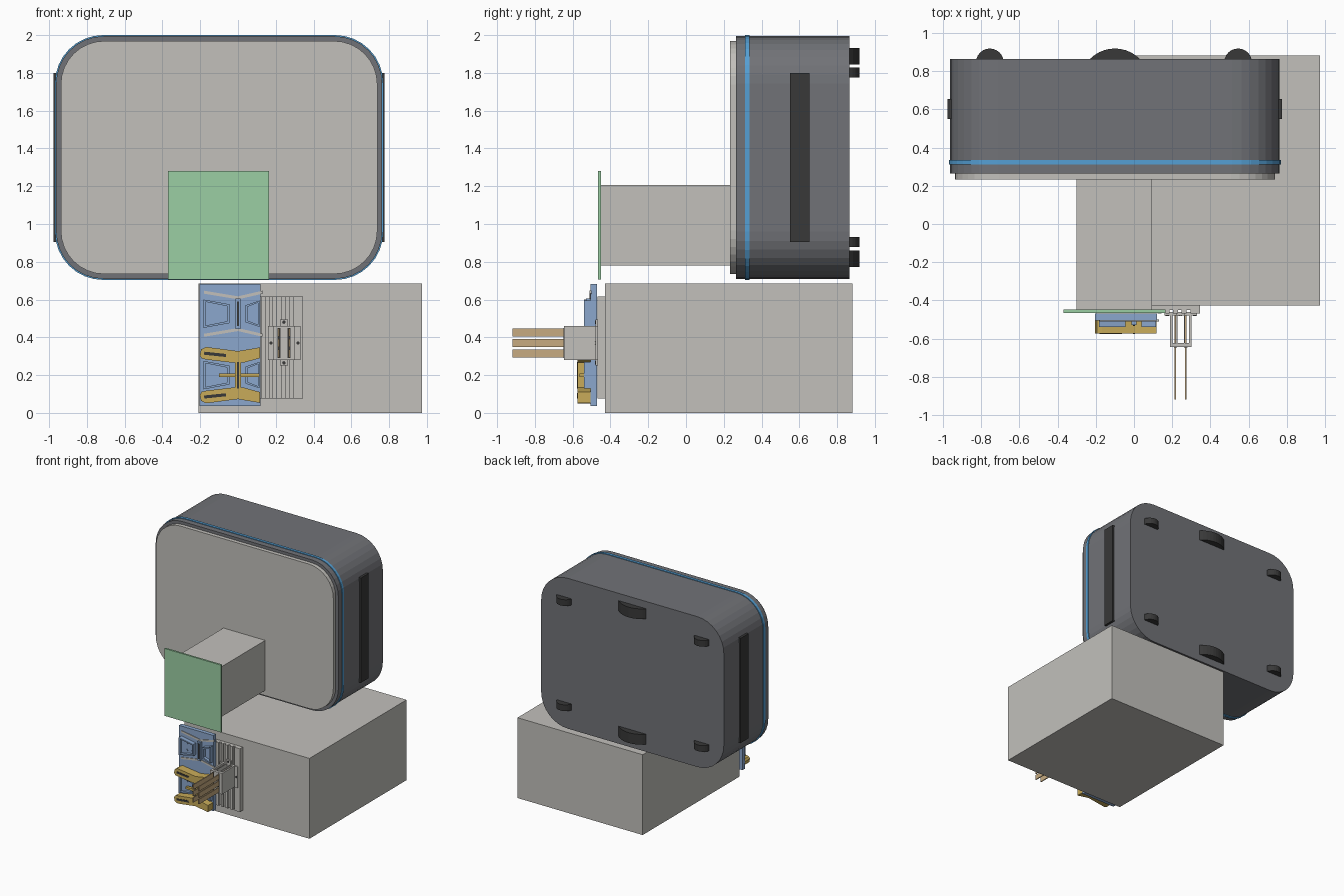
import bpy, bmesh, math

if "Cube" in bpy.data.objects:
    bpy.data.objects.remove(bpy.data.objects["Cube"])


def material(name, rgb):
    m = bpy.data.materials.new(name)
    m.diffuse_color = (*rgb, 1)
    m.use_nodes = True
    m.node_tree.nodes["Principled BSDF"].inputs["Base Color"].default_value = m.diffuse_color
    return m


LIGHT = material("light_grey", (0.54, 0.53, 0.50))
CASE = material("slate_grey", (0.165, 0.17, 0.185))
BLACK = material("soft_black", (0.04, 0.04, 0.04))
STRIPE = material("bright_blue", (0.09, 0.35, 0.66))
GREEN = material("pale_green", (0.33, 0.62, 0.37))
BLUE = material("pale_blue", (0.26, 0.39, 0.61))
YELLOW = material("mustard", (0.58, 0.41, 0.10))
TAN = material("tan", (0.57, 0.41, 0.22))


def prism(name, pts, a, b, mat, axis="y", recess=None):
    """Extrude an outline: (x, z) points along y, or (x, y) points along z."""
    place = (lambda p, t: (p[0], t, p[1])) if axis == "y" else (lambda p, t: (p[0], p[1], t))
    bm = bmesh.new()
    lo = [bm.verts.new(place(p, a)) for p in pts]
    hi = [bm.verts.new(place(p, b)) for p in pts]
    front = bm.faces.new(lo)
    bm.faces.new(hi[::-1])
    for i in range(len(pts)):
        j = (i + 1) % len(pts)
        bm.faces.new((lo[j], lo[i], hi[i], hi[j]))
    bmesh.ops.recalc_face_normals(bm, faces=bm.faces)
    if recess:
        bmesh.ops.inset_region(bm, faces=[front], thickness=recess[0])
        hole = bmesh.ops.extrude_discrete_faces(bm, faces=[front])["faces"]
        bmesh.ops.translate(bm, verts=hole[0].verts, vec=(0, recess[1], 0))
    me = bpy.data.meshes.new(name)
    bm.to_mesh(me)
    bm.free()
    me.materials.append(mat)
    ob = bpy.data.objects.new(name, me)
    bpy.context.collection.objects.link(ob)
    return ob


def box(name, x, y, z, mat):
    pts = [(x[0], z[0]), (x[1], z[0]), (x[1], z[1]), (x[0], z[1])]
    return prism(name, pts, y[0], y[1], mat)


def rounded(cx, cz, hw, hh, r, n=8):
    pts = []
    for q, (sx, sz) in enumerate([(1, 1), (-1, 1), (-1, -1), (1, -1)]):
        for i in range(n + 1):
            t = math.pi / 2 * (q + i / n)
            pts.append((cx + sx * (hw - r) + r * math.cos(t),
                        cz + sz * (hh - r) + r * math.sin(t)))
    return pts


def disc(cx, cz, r, n=12):
    return [(cx + r * math.cos(2 * math.pi * i / n), cz + r * math.sin(2 * math.pi * i / n))
            for i in range(n)]


# Upper housing: shell, front panel and coloured band
CX, CZ = -0.10, 1.352
prism("housing", rounded(CX, CZ, 0.863, 0.642, 0.25), 0.265, 0.865, CASE)
prism("front_panel", rounded(CX, CZ, 0.838, 0.617, 0.23), 0.232, 0.266, LIGHT)
prism("housing_band", rounded(CX, CZ, 0.869, 0.648, 0.255), 0.312, 0.335, STRIPE)

# Side grips
for s, side in ((-1, "left"), (1, "right")):
    xs = sorted((CX + s * 0.85, CX + s * 0.876))
    box(side + "_grip", xs, (0.55, 0.655), (0.905, 1.80), BLACK)


# Rear feet: circular segments standing off the back
def foot(name, x, half, z0, z1):
    h = 0.054
    r = (half * half + h * h) / (2 * h)
    t = math.asin(half / r)
    n = 10
    pts = [(x + r * math.sin(a), 0.865 + h - r + r * math.cos(a))
           for a in (-t + 2 * t * i / n for i in range(n + 1))]
    pts += [(x + half, 0.855), (x - half, 0.855)]
    prism(name, pts, z0, z1, BLACK, "z")


for row, small, big in (("upper", (1.775, 1.828), (1.845, 1.932)),
                        ("lower", (0.877, 0.93), (0.772, 0.86))):
    foot(row + "_middle_foot", -0.10, 0.13, *big)
    foot(row + "_left_foot", -0.755, 0.07, *small)
    foot(row + "_right_foot", 0.545, 0.07, *small)

# Arm block, its end plate, and the large base block
box("arm_block", (-0.30, 0.095), (-0.45, 0.235), (0.78, 1.207), LIGHT)
box("end_plate", (-0.37, 0.165), (-0.465, -0.449), (0.705, 1.28), GREEN)
box("base_block", (-0.208, 0.975), (-0.428, 0.882), (0, 0.686), LIGHT)

# Mounting plate with two identical sets of raised sockets
box("mounting_plate", (-0.205, 0.12), (-0.505, -0.47), (0.037, 0.683), BLUE)
for zc, row in ((0.525, "upper"), (0.20, "lower")):
    left = [(-0.182, zc - 0.075), (-0.045, zc - 0.05), (-0.045, zc + 0.05), (-0.182, zc + 0.075)]
    right = [(0.04, zc - 0.045), (0.115, zc - 0.07), (0.115, zc + 0.07), (0.04, zc + 0.045)]
    prism(row + "_left_socket", left, -0.54, -0.50, BLUE, recess=(0.016, 0.025))
    prism(row + "_right_socket", right, -0.54, -0.50, BLUE, recess=(0.014, 0.025))
    box(row + "_centre_post", (-0.014, 0.014), (-0.53, -0.50), (zc - 0.08, zc + 0.08), BLUE)
    box(row + "_post_slot", (-0.006, 0.006), (-0.533, -0.528), (zc - 0.065, zc + 0.065), BLACK)
    for dx in (-0.125, -0.075):
        for s in (-1, 1):
            prism(row + "_screw", disc(dx, zc + s * 0.03, 0.012), -0.52, -0.51, BLUE)

# Slanted channels around the upper sockets
for s in (-1, 1):
    mid = [(-0.18, 0.122), (0.0, 0.092), (0.13, 0.122), (0.13, 0.106), (0.0, 0.076), (-0.18, 0.106)]
    prism("upper_channel", [(x, 0.525 + s * z) for x, z in mid], -0.51, -0.50, LIGHT)

# Yellow clip: two mirrored slotted arms and a cross-shaped bridge
ARM = [(-0.203, 0.105), (-0.195, 0.137), (-0.168, 0.149), (0.0, 0.127), (0.117, 0.147),
       (0.117, 0.090), (0.03, 0.066), (-0.03, 0.066), (-0.165, 0.082), (-0.192, 0.088)]
SLOT = [(-0.18, 0.108), (-0.065, 0.096), (-0.063, 0.112), (-0.178, 0.124)]
for s, row in ((1, "upper"), (-1, "lower")):
    prism(row + "_clip_arm", [(x, 0.20 + s * z) for x, z in ARM], -0.574, -0.504, YELLOW)
    prism(row + "_clip_slot", [(x, 0.20 + s * z) for x, z in SLOT], -0.577, -0.571, BLACK)
box("clip_bridge", (-0.016, 0.016), (-0.574, -0.535), (0.12, 0.28), YELLOW)
box("clip_bridge_slot", (-0.006, 0.006), (-0.577, -0.571), (0.13, 0.27), BLACK)
box("clip_crossbar", (-0.10, 0.115), (-0.565, -0.54), (0.19, 0.208), YELLOW)

# Ribbed rail beside the mounting plate
box("rail_base", (0.0, 0.345), (-0.45, -0.427), (0.075, 0.615), LIGHT)
for x0, x1 in ((0.122, 0.145), (0.165, 0.185), (0.205, 0.23), (0.25, 0.275), (0.295, 0.345)):
    box("rail_rib", (x0, x1), (-0.468, -0.448), (0.075, 0.615), LIGHT)

# Connector flange with lugs
box("connector_flange", (0.16, 0.33), (-0.478, -0.46), (0.28, 0.46), LIGHT)
box("flange_lugs", (0.222, 0.265), (-0.478, -0.46), (0.25, 0.495), LIGHT)
for x, z in ((0.175, 0.37), (0.318, 0.37), (0.243, 0.265), (0.243, 0.48)):
    prism("flange_hole", disc(x, z, 0.009), -0.481, -0.475, BLACK)

# Connector body, open at top and bottom
for x0, x1 in ((0.188, 0.202), (0.222, 0.229), (0.261, 0.268), (0.287, 0.301)):
    box("connector_wall", (x0, x1), (-0.644, -0.47), (0.28, 0.46), LIGHT)
box("connector_front", (0.188, 0.301), (-0.645, -0.622), (0.28, 0.46), LIGHT)

# Flat contact blades in two columns of three
for x in (0.217, 0.271):
    box("contact_slot", (x - 0.008, x + 0.008), (-0.648, -0.643), (0.29, 0.45), BLACK)
    for z in (0.315, 0.37, 0.425):
        box("contact_blade", (x - 0.004, x + 0.004), (-0.918, -0.47), (z - 0.021, z + 0.021), TAN)
